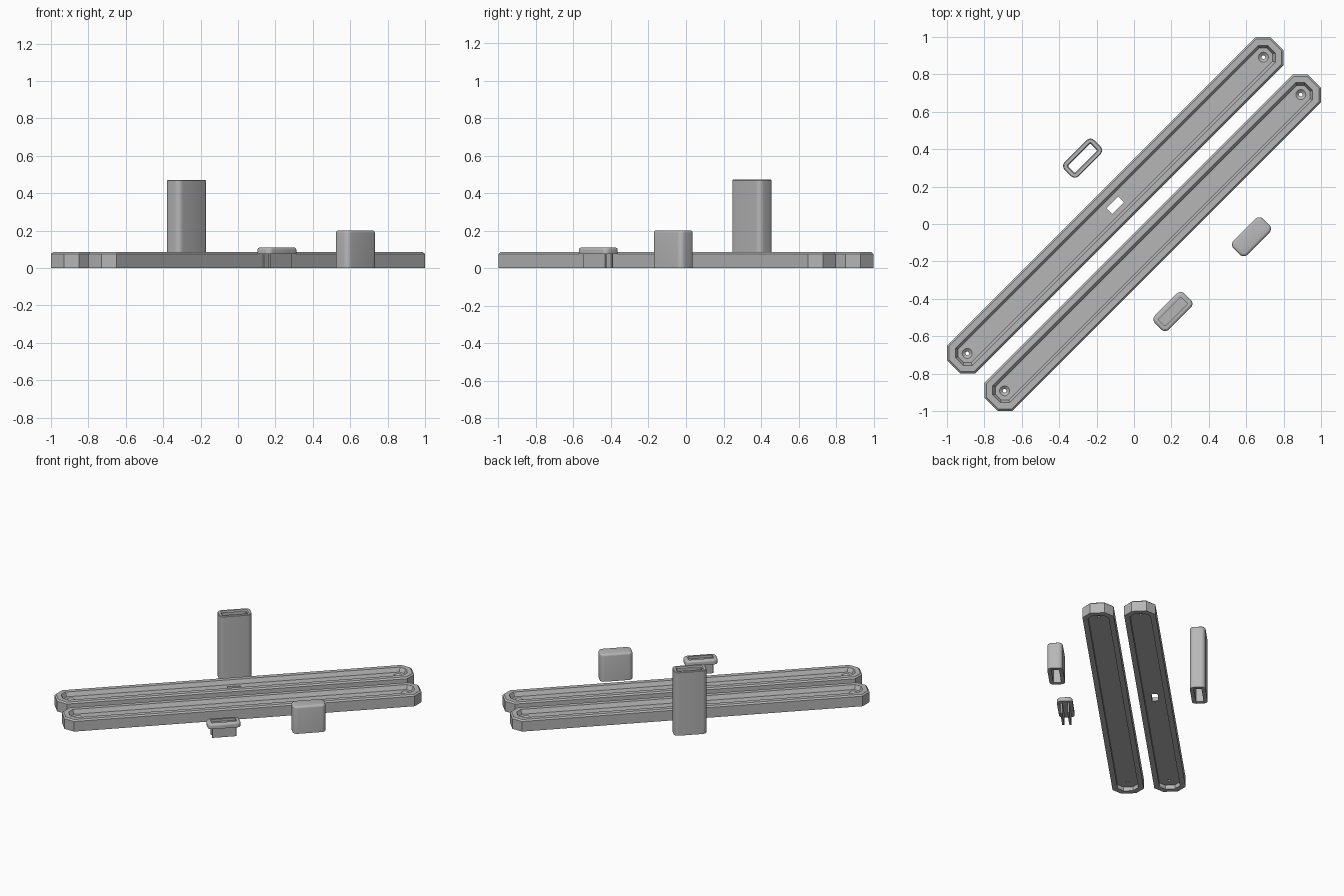
import bpy, bmesh, math
from mathutils import Matrix

if "Cube" in bpy.data.objects:
    bpy.data.objects.remove(bpy.data.objects["Cube"])

S = math.sqrt(0.5)
grey = bpy.data.materials.new("light_grey")
grey.diffuse_color = (0.47, 0.47, 0.47, 1)
grey.use_nodes = True
grey.node_tree.nodes["Principled BSDF"].inputs["Base Color"].default_value = grey.diffuse_color


def outline(a, b, r, seg):
    """Rectangle of half sizes a, b with corners of radius r (seg=1: chamfer)."""
    pts = []
    for k, (sx, sy) in enumerate([(1, 1), (-1, 1), (-1, -1), (1, -1)]):
        for i in range(seg + 1):
            t = math.pi / 2 * (k + i / seg)
            pts.append((sx * (a - r) + r * math.cos(t), sy * (b - r) + r * math.sin(t)))
    return pts


def loft(name, rings, seg, loc, closed=False):
    """Stack outlines (a, b, r, z) into a solid; closed joins last ring to first."""
    bm = bmesh.new()
    rows = [[bm.verts.new((x, y, z)) for x, y in outline(a, b, r, seg)] for a, b, r, z in rings]
    n = len(rows[0])
    pairs = list(zip(rows, rows[1:])) + ([(rows[-1], rows[0])] if closed else [])
    for lo, hi in pairs:
        for i in range(n):
            j = (i + 1) % n
            bm.faces.new((lo[i], lo[j], hi[j], hi[i]))
    if not closed:
        bm.faces.new(rows[0][::-1])
        bm.faces.new(rows[-1])
    bmesh.ops.remove_doubles(bm, verts=bm.verts, dist=1e-5)
    bmesh.ops.recalc_face_normals(bm, faces=bm.faces)
    me = bpy.data.meshes.new(name)
    bm.to_mesh(me)
    bm.free()
    me.materials.append(grey)
    ob = bpy.data.objects.new(name, me)
    bpy.context.collection.objects.link(ob)
    ob.matrix_world = Matrix.Translation((loc[0], loc[1], 0)) @ Matrix.Rotation(math.pi / 4, 4, 'Z')
    return ob


def along(loc, u, v):
    """Offset a centre along (u) and across (v) the diagonal."""
    return (loc[0] + (u - v) * S, loc[1] + (u + v) * S)


def cut(ob, cutter):
    mod = ob.modifiers.new("cut", 'BOOLEAN')
    mod.operation = 'DIFFERENCE'
    mod.solver = 'EXACT'
    mod.object = cutter
    bpy.context.view_layer.objects.active = ob
    bpy.ops.object.modifier_apply(modifier=mod.name)
    bpy.data.objects.remove(cutter)


def smooth(ob):
    bpy.ops.object.select_all(action='DESELECT')
    ob.select_set(True)
    bpy.context.view_layer.objects.active = ob
    bpy.ops.object.shade_smooth_by_angle(angle=math.radians(35))


# Two long rails: octagonal ends, channel on top, shallow recess below
L, W, C = 1.223, 0.106, 0.056


def rail_ring(inset, z):
    return (L - inset, W - inset, C - inset * 0.5, z)


for name, loc in (("back_rail", (-0.1, 0.1)), ("front_rail", (0.1, -0.1))):
    rail = loft(name, [rail_ring(0.036, 0.03), rail_ring(0.036, 0), rail_ring(0, 0),
                       rail_ring(0, 0.075), rail_ring(0.01, 0.085), rail_ring(0.042, 0.085),
                       rail_ring(0.056, 0.055)], 1, loc)
    # Countersunk screw holes
    for s in (-1, 1):
        cut(rail, loft("hole_cutter", [(r, r, r, z) for r, z in
                                       ((0.01, -0.1), (0.01, 0.042), (0.028, 0.056), (0.028, 0.2))],
                       5, along(loc, s * 1.12, 0)))
    # Slot in the middle of one rail
    if name == "back_rail":
        cut(rail, loft("slot_cutter", [(0.045, 0.022, 0.002, -0.1), (0.045, 0.022, 0.002, 0.2)], 1, loc))

A, B, R = 0.112, 0.053, 0.03          # shared outline of the small parts
IA, IB, IR = 0.085, 0.026, 0.006      # shared opening

# Tall open sleeve
smooth(loft("tall_sleeve", [(A, B, R, 0), (A, B, R, 0.468), (A - 0.004, B - 0.004, R - 0.004, 0.472),
                            (IA + 0.006, IB + 0.006, IR + 0.004, 0.472), (IA, IB, IR, 0.464),
                            (IA, IB, IR, 0)], 5, (-0.275, 0.352), closed=True))


def rounded_top(z, r=0.015):
    return [(A - r * (1 - math.cos(t)), B - r * (1 - math.cos(t)), R - r * (1 - math.cos(t)),
             z - r + r * math.sin(t)) for t in (i * math.pi / 8 for i in range(5))]


# Cap, hollow from below
smooth(loft("end_cap", [(IA, IB, IR, 0.17), (IA, IB, IR, 0), (A, B, R, 0)] + rounded_top(0.202),
            5, (0.628, -0.068)))

# Plug: head with a top recess, carried on two plates
plug = (0.208, -0.468)
smooth(loft("plug_head", [(A, B, R, 0.075)] + rounded_top(0.11, 0.014) +
            [(IA, IB, IR, 0.11), (IA, IB, IR, 0.092)], 5, plug))
for side, s in (("back", 1), ("front", -1)):
    loft("plug_leg_" + side, [(0.083, 0.007, 0.002, 0), (0.083, 0.007, 0.002, 0.08)], 1,
         along(plug, 0, s * 0.024))
